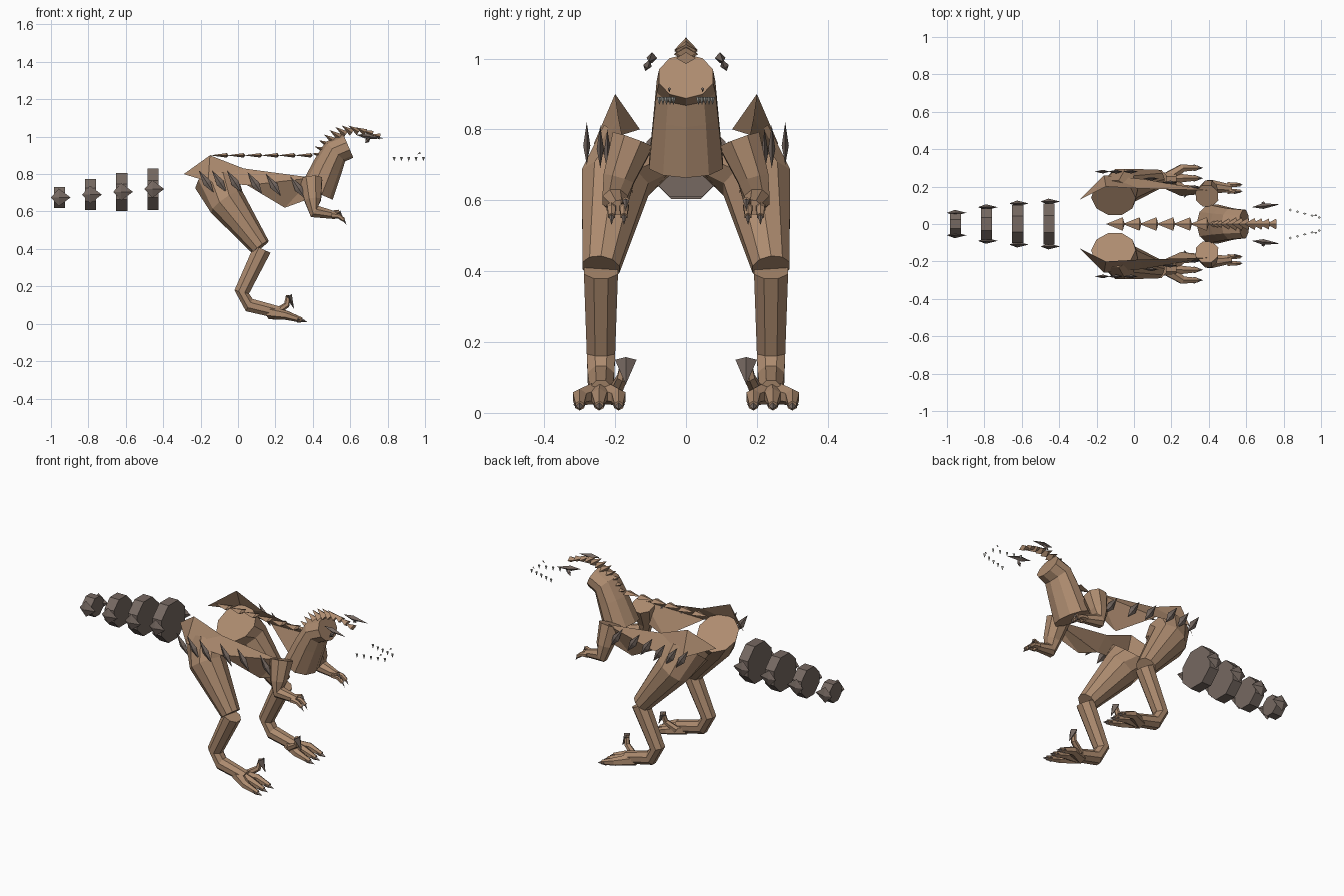
import bpy, bmesh, math
from mathutils import Vector

cube = bpy.data.objects.get("Cube")
if cube:
    bpy.data.objects.remove(cube, do_unlink=True)


def material(name, red, green, blue):
    mat = bpy.data.materials.new(name)
    mat.use_nodes = True
    color = (red, green, blue, 1)
    mat.diffuse_color = color
    mat.node_tree.nodes["Principled BSDF"].inputs["Base Color"].default_value = color
    return mat


hide = material("brown hide", .42, .26, .16)
horn = material("grey horn", .18, .14, .12)
enamel = material("pale tooth", .5, .5, .46)


def finish(bm, name, mat, paired=True):
    """Turn the mesh into a named object; paired parts are mirrored across y."""
    bmesh.ops.recalc_face_normals(bm, faces=bm.faces)
    mesh = bpy.data.meshes.new(name)
    bm.to_mesh(mesh)
    bm.free()
    mesh.materials.append(mat)
    part = bpy.data.objects.new(name, mesh)
    bpy.context.collection.objects.link(part)
    if paired:
        mirror = part.modifiers.new("mirror", "MIRROR")
        mirror.use_axis = (False, True, False)
        mirror.use_mirror_merge = False


def cross_axes(direction):
    """Axes across a direction: one sideways, one in the body's plane."""
    along = direction.normalized()
    side = Vector((0, 1, 0))
    side = (side - along * side.dot(along)).normalized()
    return side, along.cross(side)


def limb(bm, joints, first, last, flat=1, sides=8, cut=None):
    """Faceted tube through the joints, tapering evenly along its length."""
    points = [Vector(joint) for joint in joints]
    lengths = [(b - a).length for a, b in zip(points, points[1:])]
    loops = []
    for i, point in enumerate(points):
        along = points[min(i + 1, len(points) - 1)] - points[max(i - 1, 0)]
        if cut and i == 0:
            along = Vector(cut)
        side, up = cross_axes(along)
        radius = first + (last - first) * sum(lengths[:i]) / sum(lengths)
        loop = []
        for k in range(sides):
            angle = math.tau * (k + .5) / sides
            offset = side * math.cos(angle) + up * math.sin(angle) * flat
            loop.append(bm.verts.new(point + offset * radius))
        loops.append(loop)
    for low, high in zip(loops, loops[1:]):
        for k in range(sides):
            bm.faces.new((low[k - 1], low[k], high[k], high[k - 1]))
    bm.faces.new(loops[0])
    bm.faces.new(loops[-1])


def spike(bm, root, tip, depth=.25, width=.25, belly=0):
    """Four-sided spike sized by its length; belly moves the widest point forward."""
    root, tip = Vector(root), Vector(tip)
    length = (tip - root).length
    side, up = cross_axes(tip - root)
    side, up = side * width * length, up * depth * length
    middle = root.lerp(tip, belly)
    ring = [bm.verts.new(middle + offset) for offset in (side, up, -side, -up)]
    ends = [bm.verts.new(tip)]
    if belly:
        ends.append(bm.verts.new(root))
    else:
        bm.faces.new(ring)
    for end in ends:
        for k in range(len(ring)):
            bm.faces.new((ring[k - 1], ring[k], end))


# Tail bands, growing towards the body, and their side spikes
bands, spikes = bmesh.new(), bmesh.new()
for i in range(4):
    x, z = -.955 + i / 6, .675 + i * .015
    radius = .06 + i * .035 - i * i * .005
    limb(bands, [(x - .03, 0, z), (x + .03, 0, z)], radius, radius)
    spike(spikes, (x - .045, radius, z), (x + .06, radius, z), .45, .15, .4)
finish(bands, "tail_bands", horn, paired=False)
finish(spikes, "tail_spikes", horn)

# Neck
bm = bmesh.new()
limb(bm, [(.42, 0, .7), (.48, 0, .84), (.52, 0, .92), (.59, 0, .95)], .11, .08, flat=.85, sides=10)
finish(bm, "neck", hide, paired=False)

# Back plates
bm = bmesh.new()
for i in range(6):
    x = i * .09 - .05
    spike(bm, (x, 0, .9), (x - .1, 0, .9), .12, .36, belly=.1)
finish(bm, "back_plates", hide, paired=False)

# Crest of spikes curving over the neck and head
bm = bmesh.new()
for i in range(11):
    t = i / 10
    x, z = .45 + .31 * t ** 1.3, .9 + .125 * math.sin(t * 2.2)
    lift = .01 + .03 * math.sin(t * math.pi)
    spike(bm, (x, 0, z), (x - .055, 0, z + lift), .3, .5)
finish(bm, "crest", hide, paired=False)

# Thighs, cut open at the hip
bm = bmesh.new()
limb(bm, [(-.11, .14, .74), (-.06, .2, .65), (.12, .24, .41)], .12, .055, sides=10, cut=(.1, .6, -.8))
finish(bm, "thighs", hide)

# Shins and feet, with three toes and a raised inner toe
leg, claws = bmesh.new(), bmesh.new()
limb(leg, [(.13, .24, .4), (.02, .24, .17), (.06, .24, .1), (.22, .24, .06)], .052, .035)
for spread in (-1, 0, 1):
    y = .245 + spread * .055
    limb(leg, [(.17, .24, .06), (.26, y, .045), (.34, y, .02)], .036, .014, sides=6)
    spike(claws, (.3, y, .03), (.37, y, .01), belly=.3)
limb(leg, [(.2, .2, .06), (.26, .18, .1), (.27, .17, .15)], .02, .014, sides=6)
spike(claws, (.27, .17, .15), (.3, .17, .08), width=.4)
finish(leg, "lower_legs", hide)
finish(claws, "toe_claws", horn)

# Flank panels from hip to shoulder
bm = bmesh.new()
tail, hip, loin, shoulder, chest, belly, rib, rump = [bm.verts.new(corner) for corner in (
    (-.29, .13, .8), (-.15, .2, .9), (.03, .19, .83), (.4, .18, .78),
    (.36, .16, .66), (.25, .15, .62), (.05, .24, .74), (-.16, .26, .76))]
for corners in ((tail, hip, rump), (hip, loin, rump), (loin, rib, rump),
                (loin, shoulder, rib), (shoulder, belly, rib), (shoulder, chest, belly)):
    bm.faces.new(corners)
finish(bm, "flanks", hide)

# Blades leaning back on the thighs and flanks
bm = bmesh.new()
for x in (-.17, -.1, -.02, .09, .19, .32):
    y = .28 if x < 0 else .26 - x / 5
    z = .76 - max(x, 0) / 10
    spike(bm, (x + .04, y, z - .06), (x - .04, y, z + .06), .15, .07, belly=.45)
finish(bm, "flank_blades", horn)

# Arms, each with two fingers and a thumb
arm, claws = bmesh.new(), bmesh.new()
limb(arm, [(.39, .15, .77), (.4, .19, .66), (.41, .2, .6), (.52, .19, .58)], .065, .022)
for y in (.175, .21):
    limb(arm, [(.5, y, .58), (.54, y, .575), (.565, y, .555)], .016, .011, sides=6)
    spike(claws, (.56, y, .56), (.58, y, .53))
limb(arm, [(.49, .18, .59), (.54, .17, .6)], .013, .01, sides=6)
spike(claws, (.54, .17, .6), (.56, .17, .57))
finish(arm, "arms", hide)
finish(claws, "finger_claws", horn)

# Brow horns
bm = bmesh.new()
spike(bm, (.63, .09, 1.01), (.78, .105, .99), .1, .1, belly=.4)
spike(bm, (.68, .115, .965), (.71, .1, 1), belly=.4)
finish(bm, "brow_horns", horn)

# Teeth in two converging rows, and nostrils
bm = bmesh.new()
for i in range(5):
    x, y = .835 + i * .039, .075 - i * .01
    spike(bm, (x, y, .892), (x, y, .868), .35, .3)
finish(bm, "teeth", enamel)
bm = bmesh.new()
spike(bm, (.975, .047, .915), (.96, .047, .905))
finish(bm, "nostrils", horn)
